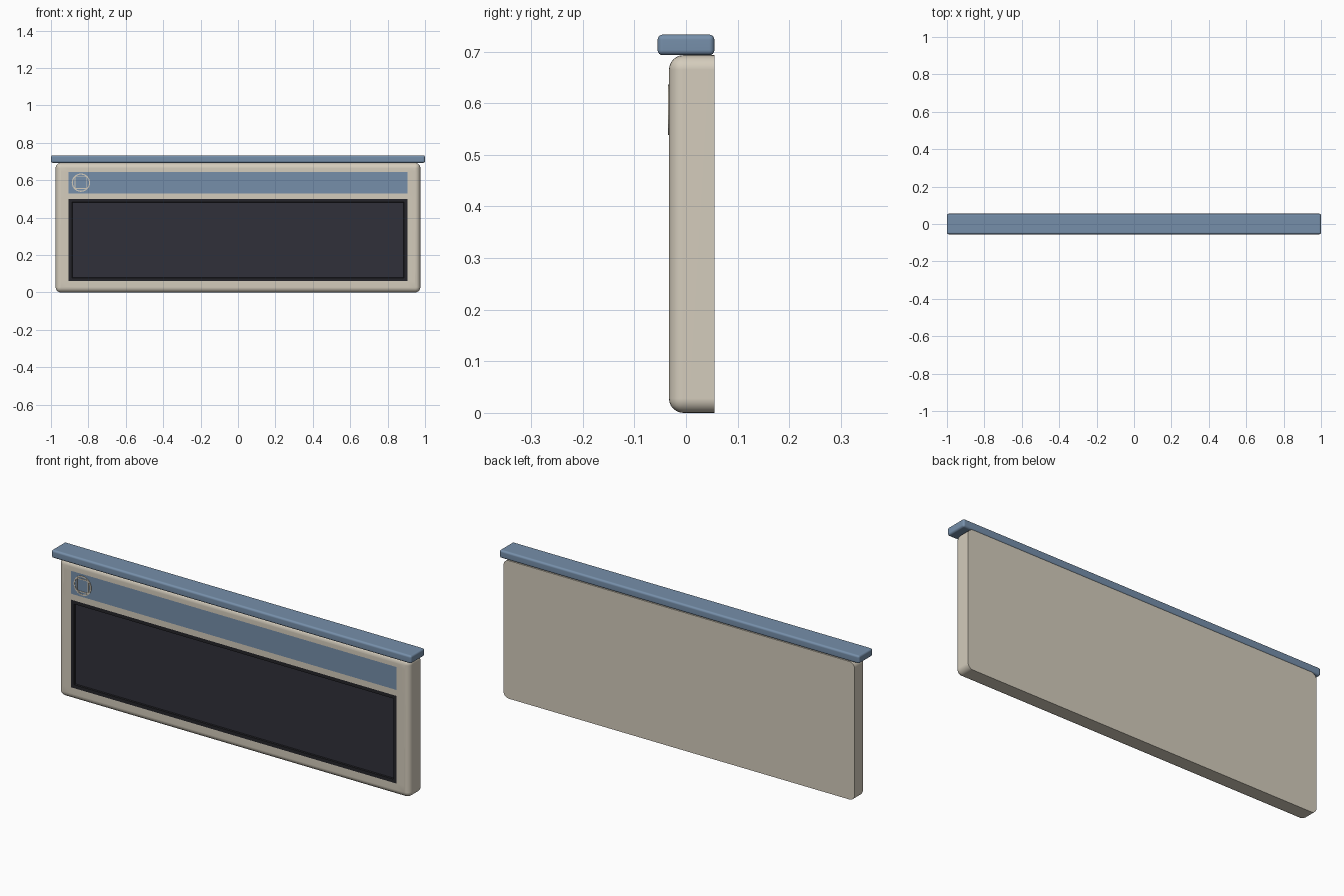
import bpy, bmesh, math
from mathutils import Matrix, Vector

if "Cube" in bpy.data.objects:
    bpy.data.objects.remove(bpy.data.objects["Cube"])


def srgb(r, g, b):
    return [((c / 255 + 0.055) / 1.055) ** 2.4 for c in (r, g, b)] + [1.0]


def material(name, rgb):
    m = bpy.data.materials.new(name)
    m.diffuse_color = srgb(*rgb)
    m.use_nodes = True
    m.node_tree.nodes["Principled BSDF"].inputs["Base Color"].default_value = m.diffuse_color
    return m


CREAM = material("cream", (212, 204, 188))
BLUE = material("slate_blue", (118, 143, 170))
FRAME = material("frame_black", (36, 36, 41))
PANEL = material("panel_charcoal", (48, 48, 58))


def box_mesh(lo, hi):
    lo, hi = Vector(lo), Vector(hi)
    bm = bmesh.new()
    m = Matrix.Translation((lo + hi) / 2) @ Matrix.Diagonal((*(hi - lo), 1))
    bmesh.ops.create_cube(bm, size=1, matrix=m)
    return bm


def round_edges(bm, edges, radius, segments):
    bmesh.ops.bevel(bm, geom=edges, offset=radius, offset_type='OFFSET',
                    segments=segments, profile=0.5, affect='EDGES')


def finish(bm, name, mats, smooth=True):
    me = bpy.data.meshes.new(name)
    bm.normal_update()
    bm.to_mesh(me)
    bm.free()
    ob = bpy.data.objects.new(name, me)
    bpy.context.collection.objects.link(ob)
    for m in mats:
        me.materials.append(m)
    if smooth:
        bpy.ops.object.select_all(action='DESELECT')
        ob.select_set(True)
        bpy.context.view_layer.objects.active = ob
        bpy.ops.object.shade_smooth_by_angle(angle=math.radians(35))
        ob.modifiers.new("face_normals", 'WEIGHTED_NORMAL').keep_sharp = True
    return ob


# Body: rounded front and corners, flat back
FRONT = -0.033
bm = box_mesh((-0.975, FRONT, 0), (0.975, 0.055, 0.693))
round_edges(bm, [e for e in bm.edges if any(v.co.y < 0 for v in e.verts)], 0.028, 6)
bm.normal_update()


def front_faces():
    return [f for f in bm.faces if all(abs(v.co.y - FRONT) < 1e-4 for v in f.verts)]


# Cut the front face along the borders of the band and the screen
cuts = [((x, 0, 0), (1, 0, 0)) for x in (-0.905, 0.905)]
cuts += [((0, 0, z), (0, 0, 1)) for z in (0.06, 0.50, 0.53, 0.645)]
for co, no in cuts:
    faces = front_faces()
    geom = list({g for f in faces for g in (f, *f.edges, *f.verts)})
    bmesh.ops.bisect_plane(bm, geom=geom, plane_co=co, plane_no=no, dist=1e-5)

screen = None
for f in front_faces():
    c = f.calc_center_median()
    if abs(c.x) < 0.1 and 0.53 < c.z < 0.645:
        f.material_index = 1
    elif abs(c.x) < 0.1 and 0.06 < c.z < 0.50:
        screen = f

# Screen: dark frame with a shallow recessed panel
screen.material_index = 2
bmesh.ops.inset_region(bm, faces=[screen], thickness=0.025, depth=0)
bmesh.ops.inset_region(bm, faces=[screen], thickness=0.002, depth=-0.008)
screen.material_index = 3
finish(bm, "body", [CREAM, BLUE, FRAME, PANEL])

# Top cap
bm = box_mesh((-1, -0.055, 0.693), (1, 0.055, 0.733))
round_edges(bm, bm.edges[:], 0.010, 4)
finish(bm, "top_cap", [BLUE])


# Dial markings: thin ring and square outline
def outline(name, sides, outer, inner, turn, centre):
    bm = bmesh.new()
    rows = []
    for i in range(sides):
        a = 2 * math.pi * i / sides + turn
        rows.append([bm.verts.new((centre[0] + r * math.cos(a), y, centre[1] + r * math.sin(a)))
                     for r, y in ((outer, FRONT + 0.001), (outer, FRONT - 0.002),
                                  (inner, FRONT - 0.002), (inner, FRONT + 0.001))])
    for i in range(sides):
        p, q = rows[i], rows[(i + 1) % sides]
        for k in range(4):
            bm.faces.new((p[k], p[(k + 1) % 4], q[(k + 1) % 4], q[k]))
    bmesh.ops.recalc_face_normals(bm, faces=bm.faces[:])
    finish(bm, name, [CREAM], smooth=False)


dial = (-0.84, 0.587)
outline("dial_ring", 32, 0.049, 0.043, 0, dial)
outline("dial_square", 4, 0.048, 0.041, math.pi / 4, dial)
